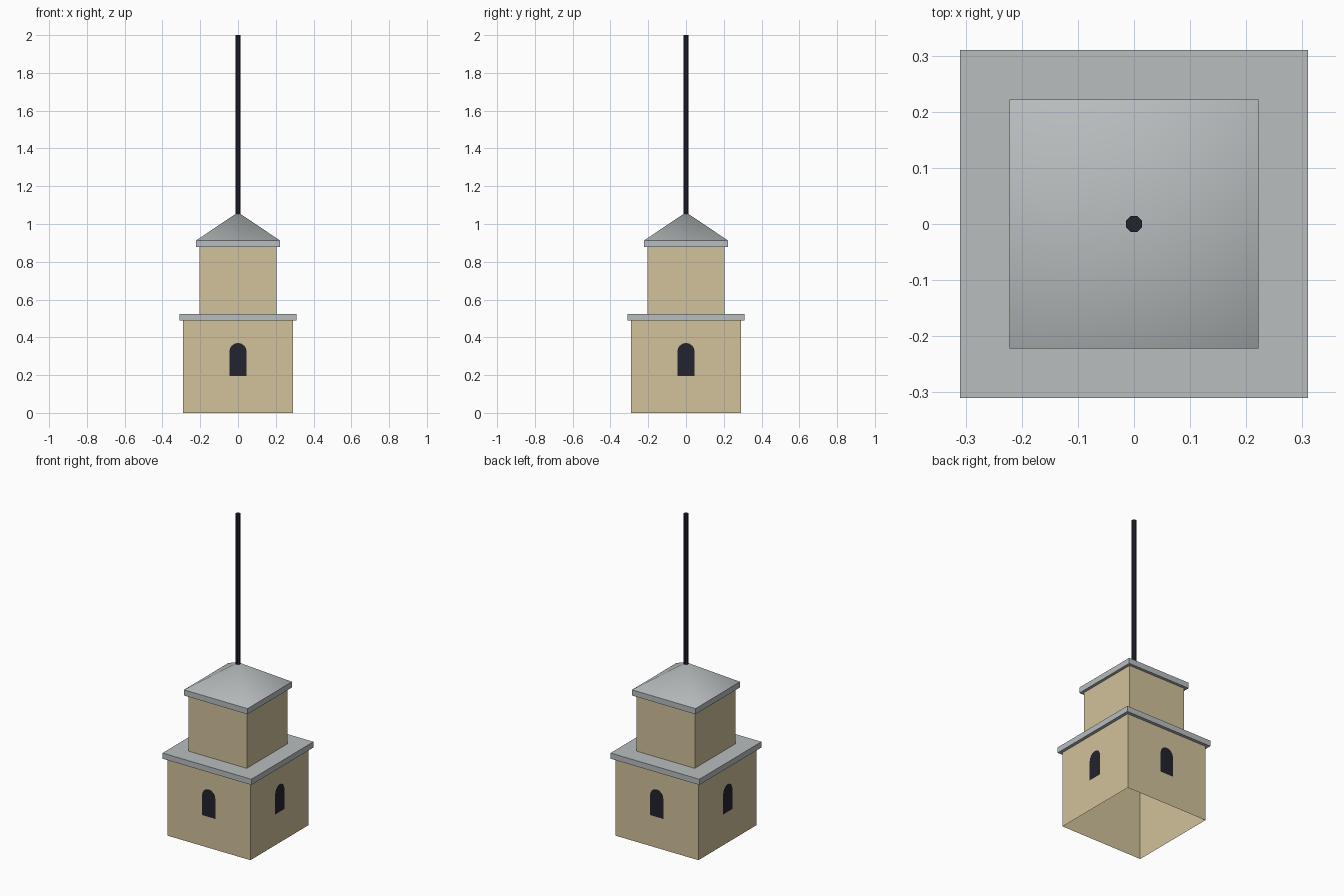
import bpy
import bmesh
from math import pi, cos, sin, sqrt
from mathutils import Matrix

cube = bpy.data.objects.get("Cube")
if cube:
    bpy.data.objects.remove(cube, do_unlink=True)


def material(name, rgb):
    mat = bpy.data.materials.new(name)
    mat.use_nodes = True
    mat.diffuse_color = (*rgb, 1)
    mat.node_tree.nodes["Principled BSDF"].inputs["Base Color"].default_value = (*rgb, 1)
    return mat


STONE = material("sand stone", (0.64, 0.54, 0.33))
SLATE = material("grey slate", (0.48, 0.51, 0.52))
DARK = material("near black", (0.016, 0.017, 0.026))


def finish(name, bm, mat):
    mesh = bpy.data.meshes.new(name)
    bm.to_mesh(mesh)
    bm.free()
    mesh.materials.append(mat)
    obj = bpy.data.objects.new(name, mesh)
    bpy.context.collection.objects.link(obj)
    return obj


def block(name, half, low, high, mat, open_ends=False):
    """Square block; open_ends leaves only the four walls."""
    bm = bmesh.new()
    place = Matrix.Translation((0, 0, (low + high) / 2)) @ Matrix.Diagonal((2 * half, 2 * half, high - low, 1))
    bmesh.ops.create_cube(bm, size=1, matrix=place)
    if open_ends:
        bm.normal_update()
        ends = [f for f in bm.faces if abs(f.normal.z) > 0.9]
        bmesh.ops.delete(bm, geom=ends, context="FACES_ONLY")
    return finish(name, bm, mat)


def column(name, sides, r_low, r_high, low, high, mat, caps=True):
    """Upright prism or cone with its flats facing the axes."""
    bm = bmesh.new()
    place = Matrix.Translation((0, 0, (low + high) / 2)) @ Matrix.Rotation(pi / sides, 4, "Z")
    bmesh.ops.create_cone(bm, cap_ends=caps, segments=sides, radius1=r_low,
                          radius2=r_high, depth=high - low, matrix=place)
    return finish(name, bm, mat)


# Two storeys, each topped by an overhanging slab
block("lower_walls", 0.29, 0, 0.488, STONE, open_ends=True)
block("lower_ledge", 0.31, 0.488, 0.524, SLATE)
block("upper_walls", 0.204, 0.524, 0.877, STONE, open_ends=True)
block("roof_eaves", 0.222, 0.877, 0.913, SLATE)

# Softly shaded pyramid roof
roof = column("pyramid_roof", 4, 0.222 * sqrt(2), 0, 0.913, 1.062, SLATE, caps=False)
for face in roof.data.polygons:
    face.use_smooth = True

# Mast
column("mast", 8, 0.0152, 0.0152, 1.04, 2, DARK)

# Arched window on each side of the lower storey
HALF, SILL, SPRING, ARC = 0.046, 0.196, 0.324, 8
profile = [(-HALF, SILL), (HALF, SILL)]
profile += [(HALF * cos(pi * i / ARC), SPRING + HALF * sin(pi * i / ARC)) for i in range(ARC + 1)]
for turn, side in enumerate(("front", "left", "back", "right")):
    bm = bmesh.new()
    bm.faces.new([bm.verts.new((x, -0.292, z)) for x, z in profile])
    bmesh.ops.rotate(bm, verts=bm.verts, matrix=Matrix.Rotation(turn * pi / 2, 3, "Z"))
    finish(side + "_window", bm, DARK)
